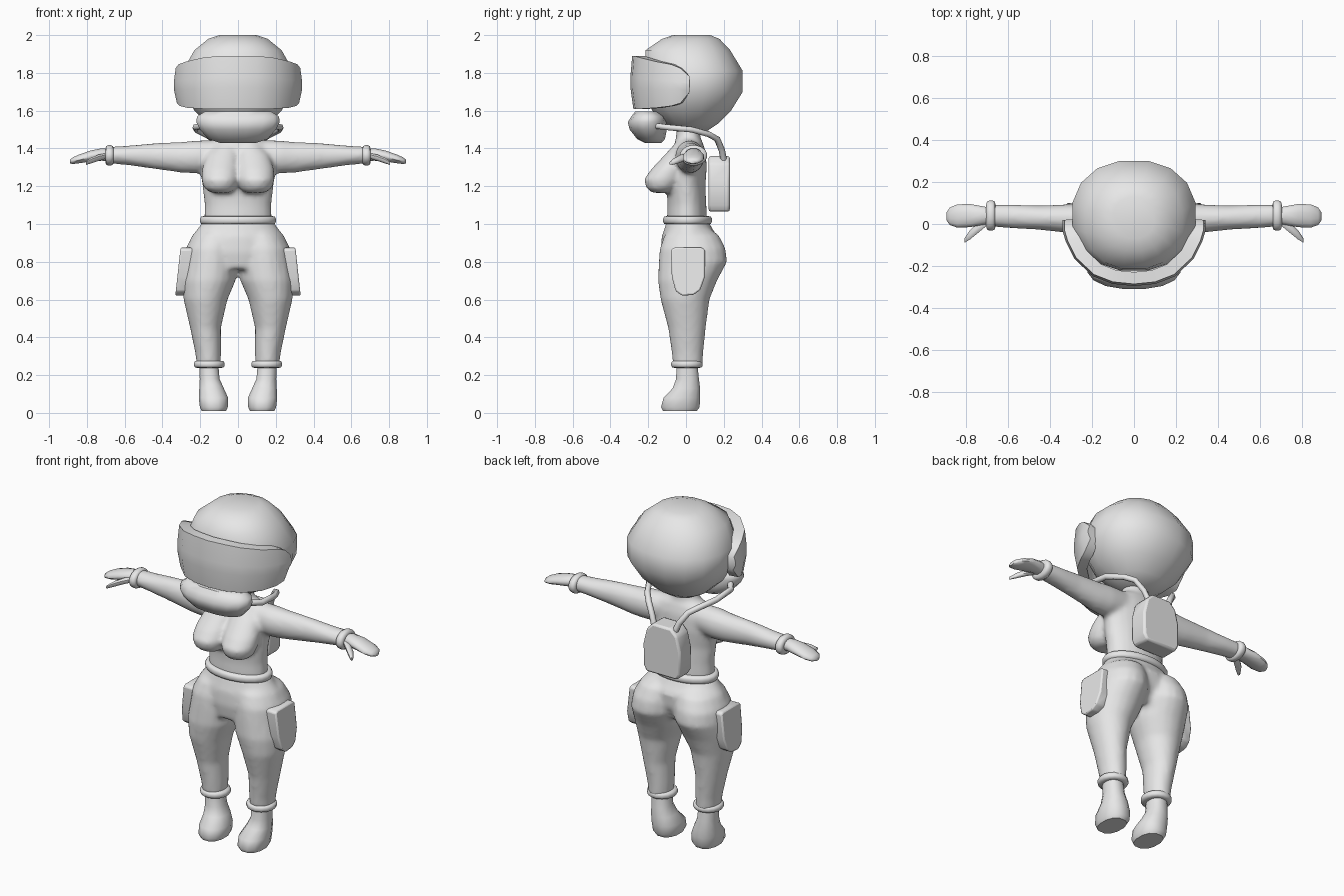
import bpy, bmesh, math
from mathutils import Vector

if "Cube" in bpy.data.objects:
    bpy.data.objects.remove(bpy.data.objects["Cube"])

grey = bpy.data.materials.new("plain_grey")
grey.diffuse_color = (0.8, 0.8, 0.8, 1)
grey.use_nodes = True
grey.node_tree.nodes["Principled BSDF"].inputs["Base Color"].default_value = grey.diffuse_color


def spow(v, p):
    return math.copysign(abs(v) ** p, v)


def add_rings(bm, loops):
    """Skin a list of point loops and cap both ends."""
    vs = [[bm.verts.new(p) for p in loop] for loop in loops]
    n = len(vs[0])
    for a, b in zip(vs, vs[1:]):
        for i in range(n):
            j = (i + 1) % n
            bm.faces.new((a[i], a[j], b[j], b[i]))
    bm.faces.new(vs[0])
    bm.faces.new(vs[-1])


def loft(bm, rings, axis="z", n=16, sides=(1,), power=2.0):
    """Rings are (position on axis, centre a, centre b, radius a, radius b).
    Axis z: a = x, b = y.  Axis x: a = y, b = z."""
    for s in sides:
        loops = []
        for t, ca, cb, ra, rb in rings:
            loop = []
            for i in range(n):
                w = 2 * math.pi * (i + 0.5) / n
                a = ca + ra * spow(math.cos(w), 2 / power)
                b = cb + rb * spow(math.sin(w), 2 / power)
                loop.append((s * a, b, t) if axis == "z" else (s * t, a, b))
            loops.append(loop)
        add_rings(bm, loops)


def finish(name, bm, angle=50, remesh=0.0, bevel=0.0):
    bmesh.ops.recalc_face_normals(bm, faces=bm.faces)
    me = bpy.data.meshes.new(name)
    bm.to_mesh(me)
    bm.free()
    ob = bpy.data.objects.new(name, me)
    bpy.context.collection.objects.link(ob)
    me.materials.append(grey)
    bpy.ops.object.select_all(action="DESELECT")
    ob.select_set(True)
    bpy.context.view_layer.objects.active = ob
    bpy.ops.object.shade_smooth_by_angle(angle=math.radians(angle))
    if bevel:
        m = ob.modifiers.new("round", "BEVEL")
        m.width, m.segments = bevel, 2
    if remesh:
        m = ob.modifiers.new("blend", "REMESH")
        m.mode, m.voxel_size, m.use_smooth_shade = "VOXEL", remesh, True
        m = ob.modifiers.new("soften", "SMOOTH")
        m.factor, m.iterations = 0.5, 5
    return ob


def simple_loft(name, rings, **kw):
    bm = bmesh.new()
    loft(bm, rings, **kw)
    return finish(name, bm)


BOTH = (1, -1)

# Head
simple_loft("head", [
    (1.49, 0, .03, .09, .08), (1.53, 0, .03, .16, .14), (1.60, 0, .03, .235, .212),
    (1.70, 0, .04, .295, .265), (1.81, 0, .04, .298, .265), (1.92, 0, .01, .235, .228),
    (1.98, 0, .025, .16, .155), (2.0, 0, .03, .10, .10)], power=2.2)

# Visor: a thick curved band over the face
cols = [(.33, .02, 1.70, 1.78), (.33, -.03, 1.64, 1.825), (.315, -.08, 1.625, 1.845),
        (.275, -.16, 1.615, 1.86), (.19, -.24, 1.61, 1.88), (.10, -.275, 1.61, 1.89),
        (0, -.285, 1.61, 1.89)]
cols += [(-x, y, a, b) for x, y, a, b in reversed(cols[:-1])]
loops = []
for x, y, lo, hi in cols:
    def at(k, z):
        return (x * k, .03 + (y - .03) * k, z)
    loops.append([at(.82, lo), at(.98, lo), at(1.03, lo * .6 + hi * .4),
                  at(1.03, lo * .4 + hi * .6), at(1.0, hi), at(.82, hi)])
bm = bmesh.new()
add_rings(bm, loops)
finish("visor", bm)

# Breathing mask under the visor
simple_loft("mask", [
    (1.43, 0, -.175, .10, .045), (1.45, 0, -.185, .16, .075), (1.50, 0, -.20, .205, .10),
    (1.54, 0, -.205, .225, .105), (1.57, 0, -.20, .22, .09), (1.595, 0, -.21, .18, .06)],
    power=2.3)

# Upper body: torso, neck, chest and arms blended together
bm = bmesh.new()
loft(bm, [(1.01, 0, .005, .18, .107), (1.10, 0, .005, .177, .103), (1.20, 0, .0, .188, .103),
          (1.30, 0, .01, .205, .10), (1.38, 0, .015, .20, .09), (1.43, 0, .015, .16, .075),
          (1.455, 0, .012, .09, .065), (1.53, 0, .01, .065, .062)], n=24)
loft(bm, [(1.165, .09, -.13, .055, .05), (1.19, .095, -.13, .085, .08), (1.235, .095, -.12, .10, .105),
          (1.29, .092, -.09, .10, .095), (1.37, .08, -.045, .085, .065),
          (1.43, .06, -.01, .05, .045)], sides=BOTH)
loft(bm, [(.10, .02, 1.365, .07, .08), (.22, .02, 1.355, .078, .088), (.30, .025, 1.353, .07, .082),
          (.45, .03, 1.36, .058, .068), (.58, .036, 1.363, .057, .052),
          (.68, .04, 1.365, .052, .045)], axis="x", sides=BOTH)
finish("upper_body", bm, remesh=.014)

# Hands with thumbs
bm = bmesh.new()
loft(bm, [(.67, .04, 1.362, .036, .032), (.72, .04, 1.368, .046, .034), (.78, .04, 1.36, .057, .03),
          (.84, .038, 1.345, .057, .024), (.875, .037, 1.335, .043, .018),
          (.89, .036, 1.33, .02, .01)], axis="x", n=12, sides=BOTH)
loft(bm, [(.70, .01, 1.36, .02, .016), (.74, -.018, 1.35, .026, .018), (.78, -.052, 1.335, .024, .016),
          (.805, -.078, 1.322, .012, .01)], axis="x", n=8, sides=BOTH)
finish("hands", bm)


def band(t, ca, cb, ra, rb, half, thick):
    """Rounded band profile for cuffs and belt."""
    return [(t + h * half, ca, cb, ra - d * thick, rb - d * thick)
            for h, d in ((-1, 1), (-.85, .3), (-.35, 0), (.35, 0), (.85, .3), (1, 1))]


# Cuffs and belt
simple_loft("wrist_cuffs", band(.68, .04, 1.363, .073, .055, .022, .02), axis="x", sides=BOTH)
simple_loft("ankle_cuffs", band(.257, .152, .005, .083, .085, .019, .02), sides=BOTH)
simple_loft("belt", band(1.02, 0, .008, .203, .131, .022, .02), n=24)

# Trousers: hips and legs blended together
bm = bmesh.new()
loft(bm, [(.76, 0, .0, .20, .12), (.85, 0, .015, .275, .15), (.93, 0, .02, .25, .15),
          (.98, 0, .012, .21, .125), (1.015, 0, .008, .185, .112)], n=24)
loft(bm, [(.25, .155, .01, .063, .078), (.32, .158, .008, .069, .084), (.45, .172, .005, .082, .10),
          (.60, .172, -.005, .117, .13), (.70, .155, .008, .143, .157), (.80, .142, .037, .147, .182),
          (.87, .136, .035, .142, .175), (.94, .12, .03, .12, .145),
          (.98, .10, .02, .09, .10)], n=20, sides=BOTH)
finish("trousers", bm, remesh=.014)

# Shoes
simple_loft("shoes", [
    (.01, .128, -.032, .066, .092), (.03, .128, -.03, .076, .105), (.08, .13, -.022, .08, .10),
    (.13, .14, .002, .067, .075), (.18, .15, .008, .054, .062), (.26, .155, .005, .052, .057)],
    n=12, sides=BOTH, power=2.3)

# Side pockets
bm = bmesh.new()
outline = [(-.08, .865), (-.06, .875), (.085, .875), (.10, .865), (.10, .72),
           (.075, .65), (.04, .625), (-.02, .62), (-.055, .645), (-.075, .72)]
for s in BOTH:
    add_rings(bm, [[(s * (x + (.875 - z) * .11), y, z) for y, z in outline] for x in (.235, .304)])
finish("side_pockets", bm, angle=40, bevel=.008)

# Backpack
half = [(.10, 1.065), (.12, 1.10), (.122, 1.23), (.10, 1.32), (.06, 1.36)]
outline = half + [(-x, z) for x, z in reversed(half)]
bm = bmesh.new()
add_rings(bm, [[(x, y, z) for x, z in outline] for y in (.12, .232)])
finish("backpack", bm, angle=40, bevel=.012)

# Hoses from mask to backpack
for s, side in ((1, "right"), (-1, "left")):
    cu = bpy.data.curves.new("hose_" + side, "CURVE")
    cu.dimensions = "3D"
    cu.bevel_depth, cu.bevel_resolution, cu.use_fill_caps = .017, 1, True
    pts = [(.18, -.16, 1.52), (.225, -.10, 1.512), (.22, .03, 1.50), (.17, .12, 1.475),
           (.13, .165, 1.45), (.09, .19, 1.39), (.07, .20, 1.34)]
    sp = cu.splines.new("POLY")
    sp.points.add(len(pts) - 1)
    for p, (x, y, z) in zip(sp.points, pts):
        p.co = (s * x, y, z, 1)
    sp.use_smooth = True
    cu.materials.append(grey)
    ob = bpy.data.objects.new("hose_" + side, cu)
    bpy.context.collection.objects.link(ob)
    bpy.ops.object.select_all(action="DESELECT")
    ob.select_set(True)
    bpy.context.view_layer.objects.active = ob
    bpy.ops.object.convert(target="MESH")
